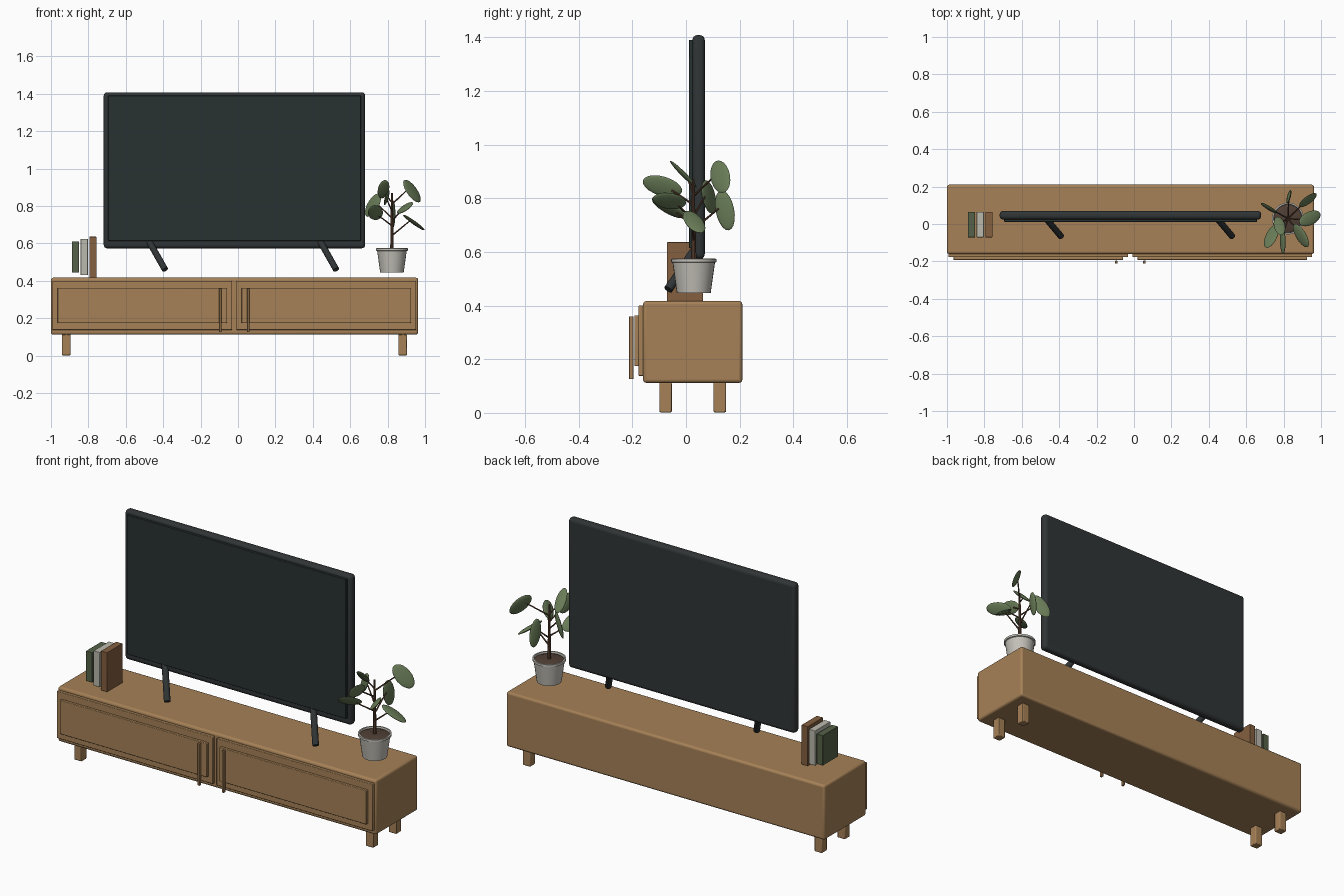
import bpy, math
from mathutils import Vector, Matrix

if "Cube" in bpy.data.objects:
    bpy.data.objects.remove(bpy.data.objects["Cube"])


def material(name, r, g, b):
    m = bpy.data.materials.new(name)
    m.diffuse_color = (r, g, b, 1)
    m.use_nodes = True
    m.node_tree.nodes["Principled BSDF"].inputs["Base Color"].default_value = m.diffuse_color
    return m


WOOD = material("wood", 0.38, 0.22, 0.095)
FRAME = material("dark_frame", 0.03, 0.035, 0.036)
SCREEN = material("dark_glass", 0.022, 0.031, 0.031)
GREEN = material("book_green", 0.09, 0.12, 0.065)
CREAM = material("book_cream", 0.50, 0.49, 0.42)
BROWN = material("book_brown", 0.23, 0.115, 0.05)
CERAMIC = material("ceramic", 0.55, 0.53, 0.48)
SOIL = material("soil", 0.08, 0.05, 0.035)
BARK = material("bark", 0.12, 0.06, 0.035)
LEAF = material("leaf", 0.14, 0.20, 0.095)


def finish(name, mat, smooth=True):
    ob = bpy.context.object
    ob.name = name
    ob.data.materials.append(mat)
    if smooth:
        bpy.ops.object.shade_smooth_by_angle(angle=math.radians(35))
    return ob


def box(name, x, y, z, mat, bevel=0.003, segments=2):
    bpy.ops.mesh.primitive_cube_add(size=1)
    ob = bpy.context.object
    mid = [(a + b) / 2 for a, b in (x, y, z)]
    size = [b - a for a, b in (x, y, z)]
    ob.data.transform(Matrix.Translation(mid) @ Matrix.Diagonal((*size, 1)))
    if bevel:
        mod = ob.modifiers.new("bevel", 'BEVEL')
        mod.width, mod.segments = bevel, segments
    return finish(name, mat)


def rod(name, a, b, r1, r2, mat, sides=16):
    a, b = Vector(a), Vector(b)
    d = b - a
    bpy.ops.mesh.primitive_cone_add(vertices=sides, radius1=r1, radius2=r2, depth=d.length,
                                    location=(a + b) / 2,
                                    rotation=d.to_track_quat('Z', 'Y').to_euler())
    return finish(name, mat)


def lathe(name, profile, centre, mat, sides=28):
    # revolve a (radius, height) profile round a vertical axis
    verts, faces, n = [], [], len(profile)
    for i in range(sides):
        t = 2 * math.pi * i / sides
        verts += [(r * math.cos(t), r * math.sin(t), z) for r, z in profile]
        j = (i + 1) % sides
        faces += [(i * n + k, j * n + k, j * n + k + 1, i * n + k + 1) for k in range(n - 1)]
    faces.append([i * n for i in reversed(range(sides))])
    faces.append([i * n + n - 1 for i in range(sides)])
    me = bpy.data.meshes.new(name)
    me.from_pydata(verts, [], faces)
    ob = bpy.data.objects.new(name, me)
    ob.location = centre
    bpy.context.collection.objects.link(ob)
    bpy.ops.object.select_all(action='DESELECT')
    bpy.context.view_layer.objects.active = ob
    ob.select_set(True)
    return finish(name, mat)


# cabinet body and square feet
box("cabinet_body", (-1.0, 0.963), (-0.16, 0.21), (0.112, 0.417), WOOD, 0.012, 3)
for x in (-0.942, 0.857):
    for y in (-0.099, 0.103):
        box("cabinet_leg", (x, x + 0.046), (y, y + 0.046), (0.002, 0.114), WOOD, 0.004)

# doors, raised panels and bar handles
for side, x0, hx in (("left", -0.993, -0.095), ("right", -0.009, 0.055)):
    box(side + "_door", (x0, x0 + 0.962), (-0.177, -0.158), (0.138, 0.40), WOOD)
    box(side + "_door_panel", (x0 + 0.028, x0 + 0.935), (-0.192, -0.175), (0.174, 0.363), WOOD)
    box(side + "_handle", (hx - 0.006, hx + 0.006), (-0.212, -0.196), (0.126, 0.36), WOOD, 0.002)

# television with two slanted feet
box("television_frame", (-0.718, 0.68), (0.024, 0.07), (0.574, 1.408), FRAME, 0.018, 4)
box("television_screen", (-0.694, 0.657), (0.011, 0.026), (0.614, 1.39), SCREEN, 0.002)
for x in (-0.475, 0.44):
    rod("television_foot", (x, 0.035, 0.61), (x + 0.085, -0.066, 0.46), 0.017, 0.017, FRAME)

# row of books
for name, x, z, mat in (("green_book", -0.888, (0.444, 0.611), GREEN),
                        ("cream_book", -0.841, (0.431, 0.625), CREAM),
                        ("brown_book", -0.795, (0.417, 0.636), BROWN)):
    box(name, (x, x + 0.038), (-0.071, 0.064), z, mat, 0.0015)

# plant pot, soil and trunk
P = Vector((0.823, 0.029, 0))
lathe("plant_pot", [(0.063, 0.446), (0.079, 0.56), (0.085, 0.562), (0.085, 0.574),
                    (0.077, 0.575), (0.074, 0.555)], P, CERAMIC)
lathe("soil", [(0.072, 0.55), (0.075, 0.565), (0.06, 0.571)], P, SOIL)
rod("trunk", P + Vector((0, 0, 0.56)), P + Vector((0, -0.002, 0.87)), 0.010, 0.005, BARK, 10)

# leaves: centre, long direction, width direction, half length, half width
LEAVES = [
    ((0.795, -0.088, 0.845), (0.05, -1, 0.3), (0.35, 0.2, 1), 0.076, 0.038),
    ((0.735, -0.065, 0.765), (-0.35, -0.9, 0.45), (0.7, -0.1, 0.6), 0.074, 0.04),
    ((0.778, -0.010, 0.890), (0.15, -0.7, 0.7), (1, 0, 0), 0.07, 0.03),
    ((0.722, 0.085, 0.805), (-0.5, 0.25, -0.8), (-0.6, 0.5, 0.4), 0.072, 0.036),
    ((0.930, 0.128, 0.880), (0.55, 0.25, -0.7), (0.4, 0.75, 0.5), 0.074, 0.042),
    ((0.828, 0.145, 0.755), (0, 0.2, -1), (0.3, 1, 0.1), 0.076, 0.036),
    ((0.940, 0.030, 0.712), (0.75, 0.35, -0.55), (-0.35, 0.9, 0.1), 0.074, 0.036),
    ((0.893, -0.062, 0.790), (0.5, -0.8, 0.2), (0.5, 0.3, 0.6), 0.072, 0.038),
]
for centre, along, across, half_len, half_wid in LEAVES:
    u = Vector(along).normalized()
    w = u.cross(Vector(across)).normalized()
    v = w.cross(u)
    c = Vector(centre)
    rot = Matrix((u, v, w)).transposed().to_4x4()
    bpy.ops.mesh.primitive_uv_sphere_add(segments=20, ring_count=12, radius=1)
    bpy.context.object.data.transform(
        Matrix.Translation(c) @ rot @ Matrix.Diagonal((half_len, half_wid, 0.009, 1)))
    finish("leaf", LEAF)
    # twig from the trunk to the leaf
    root = P + Vector((0, 0, max(0.62, c.z - 0.07)))
    rod("twig", root, c - u * half_len * 0.3, 0.0045, 0.003, BARK, 8)
